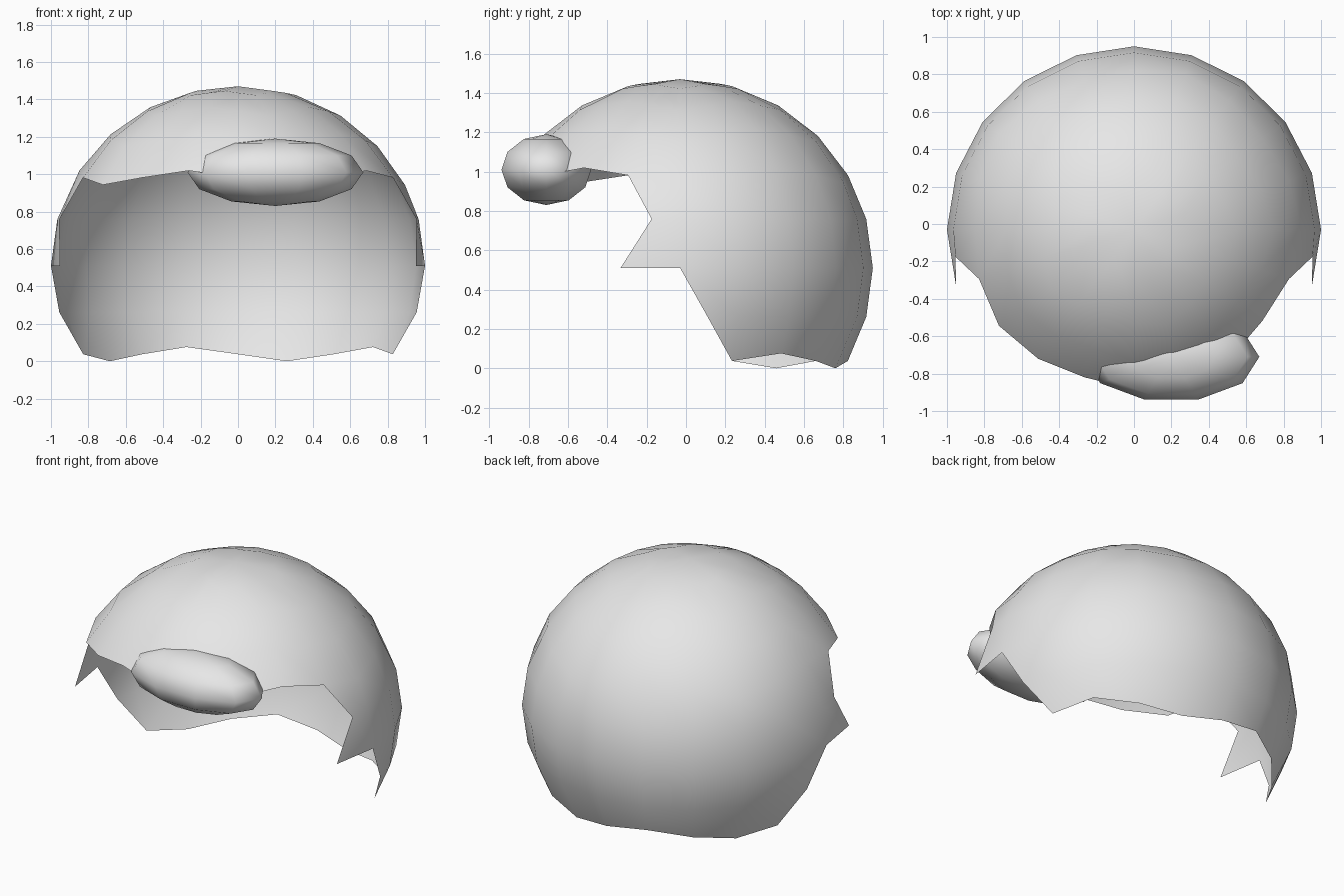
import bpy, bmesh
from math import sin, cos, radians
from mathutils import Matrix

if "Cube" in bpy.data.objects:
    bpy.data.objects.remove(bpy.data.objects["Cube"])

mat = bpy.data.materials.new("light grey")
mat.diffuse_color = (0.8, 0.8, 0.8, 1)
mat.use_nodes = True
mat.node_tree.nodes["Principled BSDF"].inputs["Base Color"].default_value = mat.diffuse_color


def finish(name, bm):
    me = bpy.data.meshes.new(name)
    bm.to_mesh(me)
    bm.free()
    me.materials.append(mat)
    for p in me.polygons:
        p.use_smooth = True
    ob = bpy.data.objects.new(name, me)
    bpy.context.collection.objects.link(ob)
    return ob


def point(az, lat):
    a, l = radians(az), radians(lat)
    return (cos(l) * cos(a), -0.03 + 0.98 * cos(l) * sin(a), 0.51 + 0.96 * sin(l))


def wave(az, mean):
    # ragged rim: rows shift up and down along the meridians
    return mean + 2.6 * cos(radians(5 * (az - 36)))


# hair cap: open shell, full rows on top, back rows with notched side edges
bm = bmesh.new()
pole = bm.verts.new(point(0, 90))
upper = []
for lat in (75, 60, 45, 30):
    upper.append([bm.verts.new(point(az, lat + wave(az, -0.6))) for az in range(-18, 342, 18)])
for i in range(20):
    j = (i + 1) % 20
    bm.faces.new((pole, upper[0][i], upper[0][j]))
    for a, b in zip(upper, upper[1:]):
        bm.faces.new((a[i], b[i], b[j], a[j]))

# back and sideburns: (latitude, azimuth where the row's edge starts)
prev = upper[-1][:13]
for lat, start in ((15, -8.8), (0, -18), (-15, 8.5), (-30, 18)):
    row = []
    for k in range(13):
        az = -18 + 18 * k
        if k == 0 or az < start:
            az = start
        if k == 12 or az > 180 - start:
            az = 180 - start
        shift = wave(az, 0.5) if lat == -30 else 0
        row.append(bm.verts.new(point(az, lat + shift)))
    ends = 0 if lat >= 0 else 1
    for k in range(ends, 12 - ends):
        bm.faces.new((prev[k], row[k], row[k + 1], prev[k + 1]))
    prev = row
bmesh.ops.remove_doubles(bm, verts=bm.verts, dist=0.001)
bmesh.ops.delete(bm, geom=[v for v in bm.verts if not v.link_faces], context='VERTS')
finish("hair_cap", bm)

# fringe lock: stretched ball on the front rim
bm = bmesh.new()
bmesh.ops.create_uvsphere(bm, u_segments=10, v_segments=6, radius=1)
bm.transform(Matrix.Translation((0.2, -0.71, 1.01))
             @ Matrix.Diagonal((0.47, 0.24, 0.18, 1))
             @ Matrix.Rotation(radians(90), 4, 'Z'))
finish("fringe_lock", bm)
